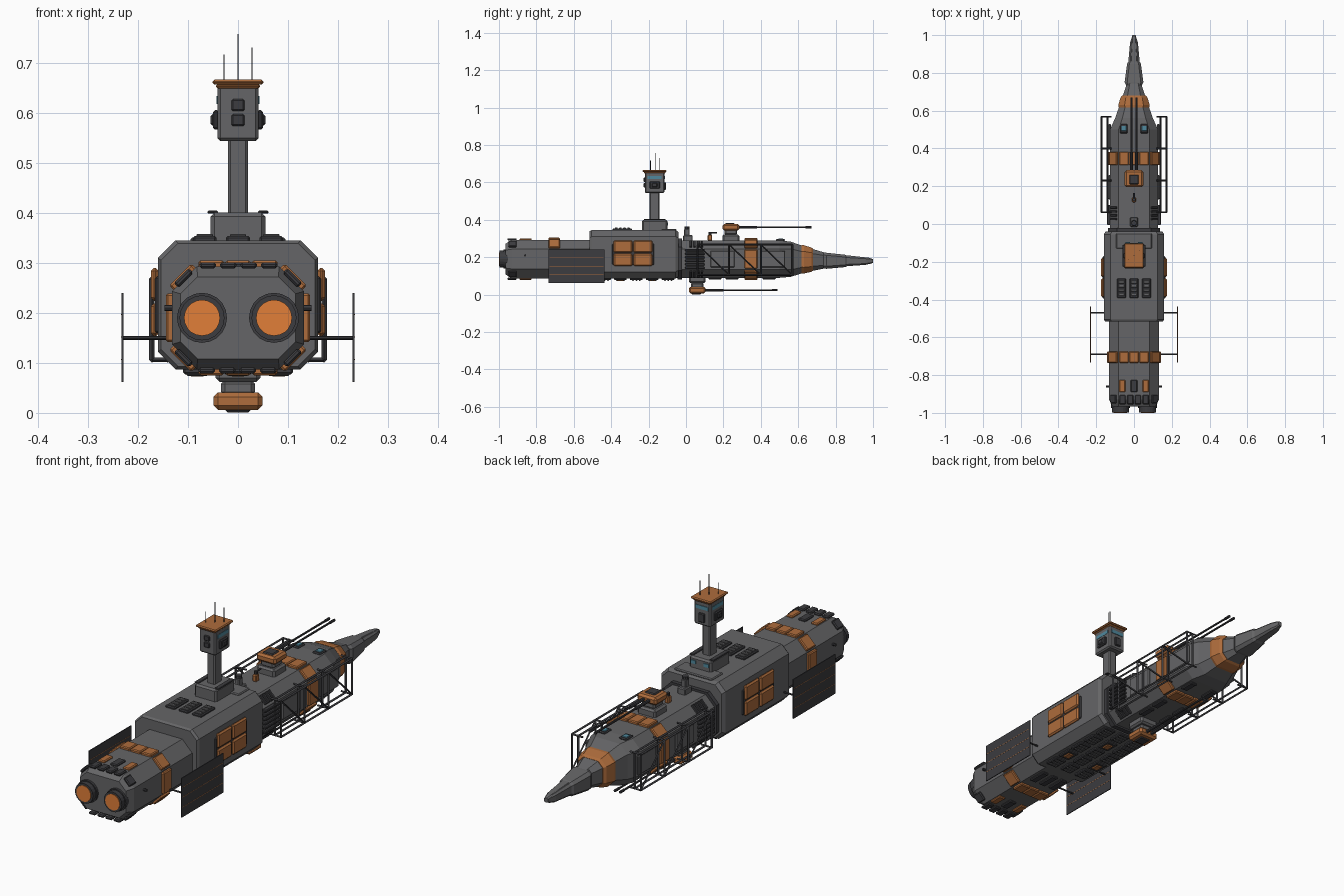
import bpy, bmesh, math
from mathutils import Matrix, Vector

if "Cube" in bpy.data.objects:
    bpy.data.objects.remove(bpy.data.objects["Cube"])


def material(name, r, g, b):
    m = bpy.data.materials.new(name)
    m.diffuse_color = (r, g, b, 1)
    m.use_nodes = True
    m.node_tree.nodes["Principled BSDF"].inputs["Base Color"].default_value = m.diffuse_color
    return m


HULL = material("hull_grey", .13, .13, .135)
DARK = material("dark_grey", .045, .045, .05)
ORANGE = material("orange", .42, .15, .045)
GLOW = material("engine_glow", .75, .21, .04)
BLUE = material("window_blue", .08, .25, .34)


def finish(bm, name, mat):
    bmesh.ops.recalc_face_normals(bm, faces=bm.faces[:])
    me = bpy.data.meshes.new(name)
    bm.to_mesh(me)
    bm.free()
    me.materials.append(mat)
    ob = bpy.data.objects.new(name, me)
    bpy.context.collection.objects.link(ob)
    return ob


def add_box(bm, size, mat4, bevel=.004):
    r = bmesh.ops.create_cube(bm, size=1, matrix=mat4 @ Matrix.Diagonal((*size, 1)))
    if bevel:
        edges = list({e for v in r["verts"] for e in v.link_edges})
        bmesh.ops.bevel(bm, geom=edges, offset=min(bevel, min(size) * .4), segments=1, affect='EDGES')


def boxes(name, mat, ranges, bevel=.004, mirror=False):
    """Boxes given as (x0, x1, y0, y1, z0, z1)."""
    bm = bmesh.new()
    for x0, x1, y0, y1, z0, z1 in ranges:
        for s in (1, -1) if mirror else (1,):
            c = Vector((s * (x0 + x1) / 2, (y0 + y1) / 2, (z0 + z1) / 2))
            add_box(bm, (x1 - x0, y1 - y0, z1 - z0), Matrix.Translation(c), bevel)
    return finish(bm, name, mat)


def rods(name, mat, segs, sides=8, mirror=False):
    """Cylinders given as (start, end, radius)."""
    bm = bmesh.new()
    for a, b, r in segs:
        for s in (1, -1) if mirror else (1,):
            p, q = Vector((s * a[0], *a[1:])), Vector((s * b[0], *b[1:]))
            rot = (q - p).to_track_quat('Z', 'Y').to_matrix().to_4x4()
            bmesh.ops.create_cone(bm, cap_ends=True, segments=sides, radius1=r, radius2=r,
                                  depth=(q - p).length, matrix=Matrix.Translation((p + q) / 2) @ rot)
    return finish(bm, name, mat)


def octagon(w, zb, zt, c):
    return [(w - c, zt), (w, zt - c), (w, zb + c), (w - c, zb),
            (c - w, zb), (-w, zb + c), (-w, zt - c), (c - w, zt)]


def loft(name, mat, stations):
    """Octagonal hull through (y, half_width, z_bottom, z_top, chamfer)."""
    bm = bmesh.new()
    rings = [[bm.verts.new((x, y, z)) for x, z in octagon(*s)] for y, *s in stations]
    for a, b in zip(rings, rings[1:]):
        for i in range(8):
            bm.faces.new((a[i], a[(i + 1) % 8], b[(i + 1) % 8], b[i]))
    bm.faces.new(rings[0])
    bm.faces.new(rings[-1])
    return finish(bm, name, mat)


def plates(name, mat, sec, items, bevel=.004):
    """Blocks on hull side i, (i, u0, u1, y0, y1, height); side 7 top, 3 bottom, 1 and 5 flanks."""
    bm = bmesh.new()
    pts = octagon(*sec)
    for i, u0, u1, y0, y1, h in items:
        a, b = (Vector((p[0], 0, p[1])) for p in (pts[i], pts[(i + 1) % 8]))
        d = (b - a).normalized()
        n = Vector((-d.z, 0, d.x))
        c = a.lerp(b, (u0 + u1) / 2) + n * (h / 2 - .002) + Vector((0, (y0 + y1) / 2, 0))
        m = Matrix((d, (0, 1, 0), n)).transposed().to_4x4()
        add_box(bm, ((b - a).length * (u1 - u0), y1 - y0, h + .004), Matrix.Translation(c) @ m, bevel)
    return finish(bm, name, mat)


# Main hull sections
REAR, MID, FORE = (.132, .087, .293, .05), (.16, .087, .345, .035), (.127, .09, .29, .045)
loft("rear_hull", HULL, [(-.965, .115, .108, .272, .034), (-.93, *REAR), (-.48, *REAR)])
loft("mid_hull", HULL, [(-.515, .154, .093, .339, .034), (-.505, *MID), (-.055, *MID), (-.04, .15, .097, .335, .033)])
loft("fore_hull", HULL, [(-.06, *FORE), (.50, *FORE), (.56, .1, .095, .283, .038), (.64, .072, .12, .255, .03),
                         (.75, .036, .142, .222, .015), (.98, .014, .163, .197, .006), (1, .009, .17, .19, .004)])
loft("nose_collar", ORANGE, [(.618, .081, .113, .264, .034), (.63, .083, .113, .264, .033),
                             (.67, .071, .122, .252, .028), (.68, .062, .128, .244, .025)])
loft("nose_armour", HULL, [(.735, .042, .14, .224, .012), (.75, .05, .138, .224, .014),
                           (.85, .036, .147, .213, .012), (.865, .026, .153, .206, .01)])
loft("nose_tip_sleeve", HULL, [(.86, .03, .152, .208, .01), (.96, .021, .159, .199, .007), (.985, .013, .165, .194, .005)])
loft("neck_collar", DARK, [(-.045, .137, .082, .3, .046), (-.022, .137, .082, .3, .046)])

# Orange armour bands, one block per hull side with wide sides split
def band(name, sec, y0, y1):
    items = [(i, .06, .94, y0, y1, .012) for i in (0, 2, 4, 6)]
    items += [(i, u, u + .31, y0, y1, .012) for i in (3, 7) for u in (.02, .345, .67)]
    items += [(i, .04, .96, y0, y1, .012) for i in (1, 5)]
    plates(name, ORANGE, sec, items)


band("fore_band", FORE, .312, .382)
band("rear_band", REAR, -.735, -.675)

# Flank orange hatches, four per side
plates("flank_hatch_frames", DARK, MID, [(i, .2, .8, -.395, -.17, .006) for i in (1, 5)])
boxes("flank_hatches", ORANGE, [(.158, .174, y, y + .1, z, z + .066) for y in (-.387, -.28) for z in (.153, .224)],
      .008, True)

# Twin engines
rods("engine_nozzles", DARK, [((.072, -.997, .19), (.072, -.95, .19), .045),
                              ((.072, -.975, .19), (.072, -.95, .19), .05)], 20, True)
rods("engine_glow_discs", GLOW, [((.072, -1, .19), (.072, -.98, .19), .036)], 20, True)

# Rear hull details: vents around the stern, hatches, thruster blisters
plates("stern_vents", DARK, REAR, [(i, u, u + .2, -.955, -.905, .008) for i in (3, 7) for u in (.03, .28, .53, .78)]
       + [(i, .2, .8, -.95, -.905, .009) for i in (0, 2, 4, 6)])
plates("stern_hatches", ORANGE, REAR, [(i, u, u + .2, -.89, -.825, .008) for i in (3, 7) for u in (.02, .78)])
plates("stern_centre_hatches", DARK, REAR, [(i, .39, .61, -.89, -.825, .008) for i in (3, 7)])
rods("stern_side_sensors", DARK, [((.12, -.86, .21), (.147, -.86, .21), .006)], 8, True)

# Solar panels on struts
boxes("solar_panels", DARK, [(.229, .233, -.735, -.435, .062, .24)], 0, True)
boxes("solar_panel_lines", ORANGE, [(.2285, .2335, -.73, -.44, z, z + .002) for z in (.106, .151, .196)], 0, True)
rods("solar_struts", DARK, [((.12, y, .15), (.231, y, .15), .004) for y in (-.47, -.69)], 8, True)

# Side lattice frames
frame = []
ys = (.062, .23, .4, .568)
for x in (.141, .172):
    for z in (.106, .268):
        frame.append(((x, ys[0], z), (x, ys[-1], z), .0055))
    for y in ys:
        frame.append(((x, y, .106), (x, y, .268), .0055))
for y in ys:
    for z in (.106, .268):
        frame.append(((.118, y, z), (.172, y, z), .0045))
for k in range(3):
    z0, z1 = .268, .106
    frame.append(((.172, ys[k], z0), (.172, ys[k + 1], z1), .004))
rods("lattice_frames", DARK, frame, 4, True)

# Fore hull louvres, skylight windows and roof fittings
plates("fore_side_louvres", DARK, FORE, [(i, u, u + .11, -.005, .1, .016) for i in (1, 5)
                                         for u in (.02, .19, .36, .53, .7, .87)], .003)
plates("fore_shoulder_louvres", DARK, FORE, [(i, .15, .85, y, y + .012, .01) for i in (0, 2, 4, 6)
                                             for y in (.02, .04, .06, .08)], .002)
plates("fore_side_plates", HULL, FORE, [(i, .1, .9, y, y + .13, .007) for i in (1, 5) for y in (.13, .40)])
plates("skylight_frames", DARK, FORE, [(7, u, u + .24, .48, .53, .006) for u in (.05, .71)])
plates("skylights", BLUE, FORE, [(7, u, u + .16, .492, .52, .009) for u in (.09, .75)], .002)
boxes("roof_mast_base", HULL, [(-.02, .02, -.015, .035, .285, .318), (-.012, .012, -.01, .02, .31, .352)])
rods("roof_mast_cap", DARK, [((0, .005, .35), (0, .005, .363), .014)], 10)
boxes("roof_beacon", ORANGE, [(-.01, .01, .115, .14, .288, .32)])
rods("roof_beacon_lamp", DARK, [((0, .128, .315), (0, .128, .334), .008), ((0, .128, .33), (0, .165, .33), .004)])

# Gun turrets above and below
def turret(name, y, z, up, muzzle):
    def span(a, b):
        return tuple(sorted((z + up * a, z + up * b)))
    boxes(name + "_base", HULL, [(-.045, .045, y - .045, y + .045, *span(-.03, .022)),
                                 (-.034, .034, y - .034, y + .034, *span(.018, .05))], .008)
    boxes(name + "_housing", ORANGE, [(-.049, .049, y - .045, y + .045, *span(.043, .078))], .009)
    boxes(name + "_cap", DARK, [(-.025, .025, y - .03, y + .02, *span(.072, .083))])
    zb = z + up * .06
    rods(name + "_barrels", DARK, [((.013, y + .03, zb), (.013, muzzle, zb), .0045),
                                   ((.013, y + .04, zb), (.013, y + .14, zb), .007),
                                   ((.013, muzzle - .03, zb), (.013, muzzle, zb), .006)], 8, True)


turret("top_turret", .24, .3, 1, .67)
turret("belly_turret", .06, .084, -1, .49)

# Command tower
boxes("tower_base", HULL, [(-.055, .055, -.235, -.1, .335, .4)], .008)
boxes("tower_base_fins", DARK, [(.04, .061, -.225, -.11, .398, .404)], .002, True)
boxes("tower_base_windows", BLUE, [(.02, .045, -.102, -.096, .37, .385)], 0, True)
boxes("tower_stalk", HULL, [(-.02, .02, -.195, -.143, .39, .55)], .005)
boxes("tower_head", HULL, [(-.041, .041, -.22, -.115, .543, .655)], .006)
boxes("tower_roof", ORANGE, [(-.044, .044, -.225, -.11, .648, .658), (-.051, .051, -.232, -.103, .656, .666)], .004)
boxes("tower_side_windows", BLUE, [(.038, .0425, -.205, -.13, .617, .633)], 0, True)
boxes("tower_window", BLUE, [(-.032, .032, -.118, -.1125, .617, .633)], 0)
boxes("tower_back_boxes", DARK, [(-.013, .013, -.226, -.215, .573, .597), (-.013, .013, -.226, -.215, .603, .627)], .003)
boxes("tower_front_box", DARK, [(-.015, .015, -.12, -.107, .56, .6)], .003)
boxes("tower_ear_pods", DARK, [(.038, .05, -.195, -.14, .566, .605), (.045, .055, -.182, -.153, .574, .597)], .004, True)
rods("tower_antennas", DARK, [((0, -.165, .66), (0, -.165, .757), .0017), ((-.028, -.19, .66), (-.028, -.19, .716), .0017),
                              ((.028, -.14, .66), (.028, -.14, .73), .0017)], 6)

# Mid hull roof vents
plates("roof_vent_frames", DARK, MID, [(7, u, u + .19, -.392, -.288, .009) for u in (.14, .405, .67)])
plates("roof_vent_slats", HULL, MID, [(7, u, u + .13, y, y + .014, .013) for u in (.17, .435, .70)
                                      for y in (-.38, -.358, -.336, -.314)], .002)
boxes("mid_front_fairing", HULL, [(-.095, .095, -.13, -.05, .34, .351)], .004)

# Belly equipment in a repeated grid
rows = (-.47, -.385, -.3, -.215, -.13)
cols = (.06, .385, .71)
grid = [(r, c, (i + 2 * j) % 4 == 1) for i, r in enumerate(rows) for j, c in enumerate(cols)]
plates("belly_panels", DARK, MID, [(3, c, c + .23, r, r + .068, .01) for r, c, o in grid])
plates("belly_orange_hatches", ORANGE, MID, [(3, c + .05, c + .18, r + .014, r + .054, .014) for r, c, o in grid if o])
plates("belly_slats", HULL, MID, [(3, c + .03, c + .2, r + k, r + k + .01, .013) for r, c, o in grid if not o
                                  for k in (.012, .03, .048)], .002)
plates("fore_belly_panels", DARK, FORE, [(3, u, u + .2, y, y + .07, .009) for u in (.05, .75) for y in (.12, .21, .41)])
plates("rear_belly_panels", DARK, REAR, [(3, u, u + .2, -.63, -.54, .009) for u in (.08, .4, .72)])
